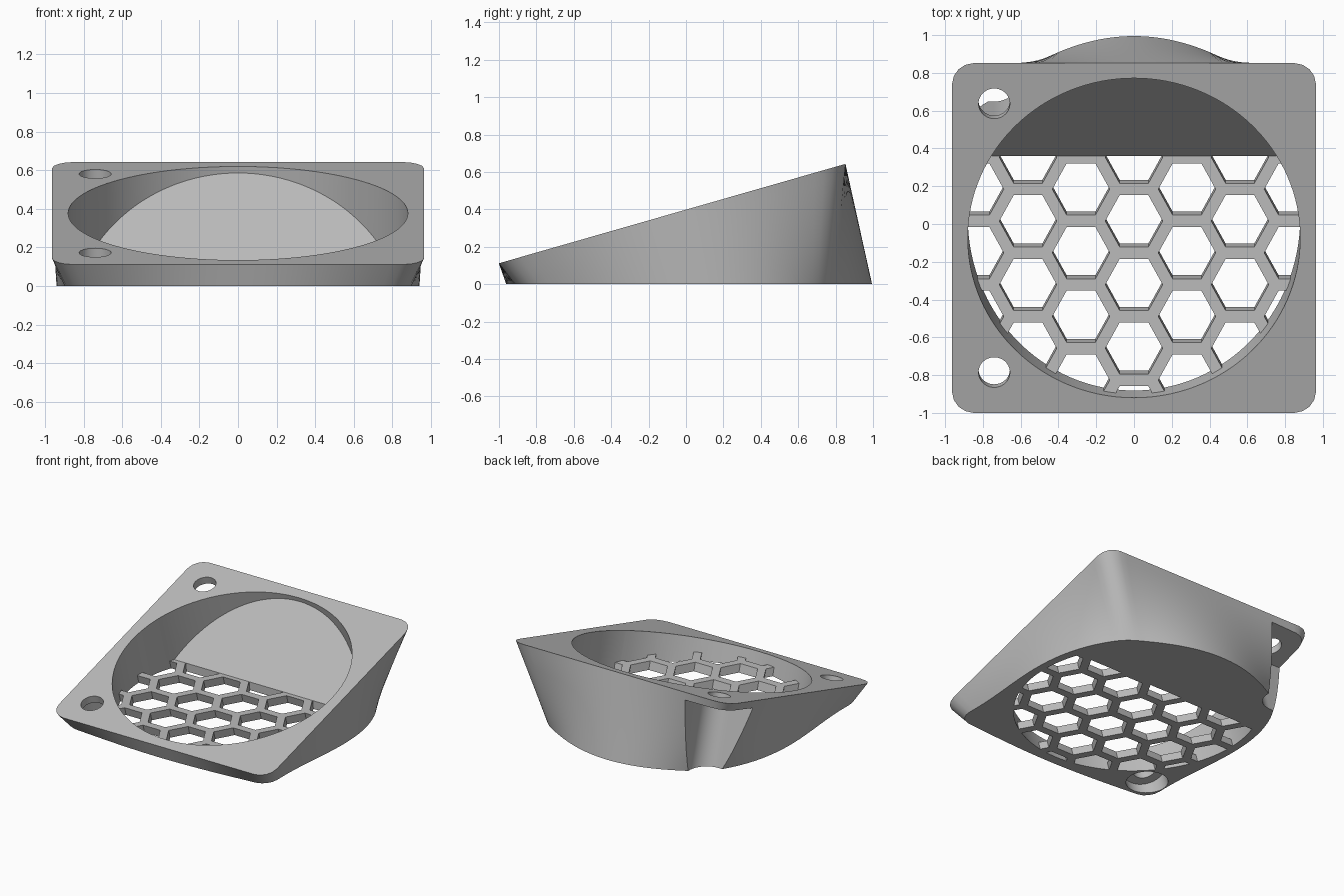
import bpy, bmesh
from math import sin, cos, tan, pi, radians, sqrt
from mathutils import Matrix, Vector

cube = bpy.data.objects.get("Cube")
if cube:
    bpy.data.objects.remove(cube)

# Main dimensions
TILT = radians(16)
FRAME = Matrix.Translation((0, -0.074, 0.377)) @ Matrix.Rotation(TILT, 4, 'X')
HALF, CORNER = 0.964, 0.12          # square flange
NECK, DEPTH = 0.922, 0.68           # round lower end of the loft
BORE = 0.88
SCREW, SCREW_R, HEAD_R = 0.74, 0.083, 0.15
FLANGE = 0.06
GRILLE_H, BAFFLE_Y = 0.065, 0.36
PITCH, HEX_R = 0.187, 0.152

grey = bpy.data.materials.new("light grey plastic")
grey.use_nodes = True
grey.diffuse_color = (0.5, 0.5, 0.5, 1)
grey.node_tree.nodes["Principled BSDF"].inputs["Base Color"].default_value = (0.5, 0.5, 0.5, 1)


def make(name, bm):
    bmesh.ops.recalc_face_normals(bm, faces=bm.faces)
    mesh = bpy.data.meshes.new(name)
    bm.to_mesh(mesh)
    bm.free()
    mesh.materials.append(grey)
    ob = bpy.data.objects.new(name, mesh)
    bpy.context.collection.objects.link(ob)
    return ob


def add_rings(bm, rings):
    """Skin a stack of closed outlines given in the tilted frame, with end caps."""
    loops = [[bm.verts.new(FRAME @ Vector(p)) for p in ring] for ring in rings]
    n = len(loops[0])
    for a, b in zip(loops, loops[1:]):
        for i in range(n):
            j = (i + 1) % n
            bm.faces.new((a[i], a[j], b[j], b[i]))
    bm.faces.new(loops[0])
    bm.faces.new(loops[-1])


def add_prism(bm, points, top, bottom):
    add_rings(bm, [[(x, y, z) for x, y in points] for z in (top, bottom)])


def circle(r, n, cx=0, cy=0):
    return [(cx + r * cos(2 * pi * i / n), cy + r * sin(2 * pi * i / n)) for i in range(n)]


def clip(bm, co, normal):
    """Remove what lies on the normal's side of a plane and close the cut."""
    geom = bm.verts[:] + bm.edges[:] + bm.faces[:]
    cut = bmesh.ops.bisect_plane(bm, geom=geom, dist=1e-6, plane_co=co, plane_no=normal,
                                 clear_outer=True)["geom_cut"]
    edges = [e for e in cut if isinstance(e, bmesh.types.BMEdge)]
    bmesh.ops.edgeloop_fill(bm, edges=edges)


def subtract(target, cutter):
    cutter.hide_render = True
    mod = target.modifiers.new("cut", 'BOOLEAN')
    mod.operation = 'DIFFERENCE'
    mod.solver = 'EXACT'
    mod.object = cutter
    bpy.context.view_layer.objects.active = target
    bpy.ops.object.modifier_apply(modifier=mod.name)
    bpy.data.objects.remove(cutter)


def square_radius(t):
    """Distance from the centre to the rounded square at an angle."""
    a, b = sorted((abs(cos(t)), abs(sin(t))), reverse=True)
    c = HALF - CORNER
    if HALF * b / a <= c:
        return HALF / a
    s = c * (a + b)
    return s + sqrt(s * s - 2 * c * c + CORNER ** 2)


# Body: square flange lofted to a round neck, cut flat at the ground
N, STEPS = 192, 10
bm = bmesh.new()
rings = []
for k in range(STEPS + 1):
    f = k / STEPS
    ring = []
    for i in range(N):
        t = 2 * pi * i / N
        r = (1 - f) * square_radius(t) + f * NECK
        ring.append((r * cos(t), r * sin(t), -f * DEPTH))
    rings.append(ring)
add_rings(bm, rings)
clip(bm, (0, 0, 0), (0, 0, -1))
body = make("duct_body", bm)

# Bore in two passes, leaving a sloped baffle at the back
bm = bmesh.new()
add_prism(bm, circle(BORE, 128), 0.1, -1)
slope = Vector((0, 0.785 - BAFFLE_Y, 0.59 - GRILLE_H))
clip(bm, (0, BAFFLE_Y, GRILLE_H), (0, slope.z, -slope.y))
subtract(body, make("upper_bore_cutter", bm))

bm = bmesh.new()
add_prism(bm, circle(BORE, 128), 0.1, -1)
clip(bm, (0, BAFFLE_Y, 0), (0, 1, 0))
subtract(body, make("lower_bore_cutter", bm))

# Screw holes on one side
for y in (-SCREW, SCREW):
    bm = bmesh.new()
    add_prism(bm, circle(SCREW_R, 40, -SCREW, y), 0.1, -1)
    subtract(body, make("screw_cutter", bm))

# Front screw head recess
bm = bmesh.new()
add_prism(bm, circle(HEAD_R, 48, -SCREW, -SCREW), -FLANGE, -1)
subtract(body, make("recess_cutter", bm))

# Rear screw access, open towards the outer corner
out = 1.5
profile = [(-SCREW + HEAD_R * cos(a), SCREW + HEAD_R * sin(a))
           for a in (-pi / 2 * i / 12 for i in range(13))]
profile += [(-out, SCREW - HEAD_R), (-out, out), (-SCREW + HEAD_R, out)]
bm = bmesh.new()
add_prism(bm, profile, -FLANGE, -1.2)
subtract(body, make("access_cutter", bm))

# Grille: thin floor of the bore with tilted hexagonal openings
bm = bmesh.new()
add_prism(bm, circle(BORE + 0.003, 128), 0.1, -1)
clip(bm, (0, 0, 0), (0, 0, -1))
clip(bm, (0, 0, GRILLE_H), (0, 0, 1))
clip(bm, (0, BAFFLE_Y + 0.003, 0), (0, 1, 0))
grille = make("honeycomb_grille", bm)

bm = bmesh.new()
row = sqrt(3) * PITCH
for col in range(-4, 5):
    for k in range(-4, 5):
        x, y = col * 1.5 * PITCH, (k + 0.5 * (col % 2)) * row
        if x * x + y * y < (BORE + HEX_R) ** 2:
            add_prism(bm, circle(HEX_R, 6, x, y), 0.2, -1)
subtract(grille, make("hexagon_cutter", bm))

# Smooth curved walls, keep the edges crisp
for ob in (body, grille):
    bpy.ops.object.select_all(action='DESELECT')
    ob.select_set(True)
    bpy.context.view_layer.objects.active = ob
    bpy.ops.object.shade_smooth_by_angle(angle=radians(30))
